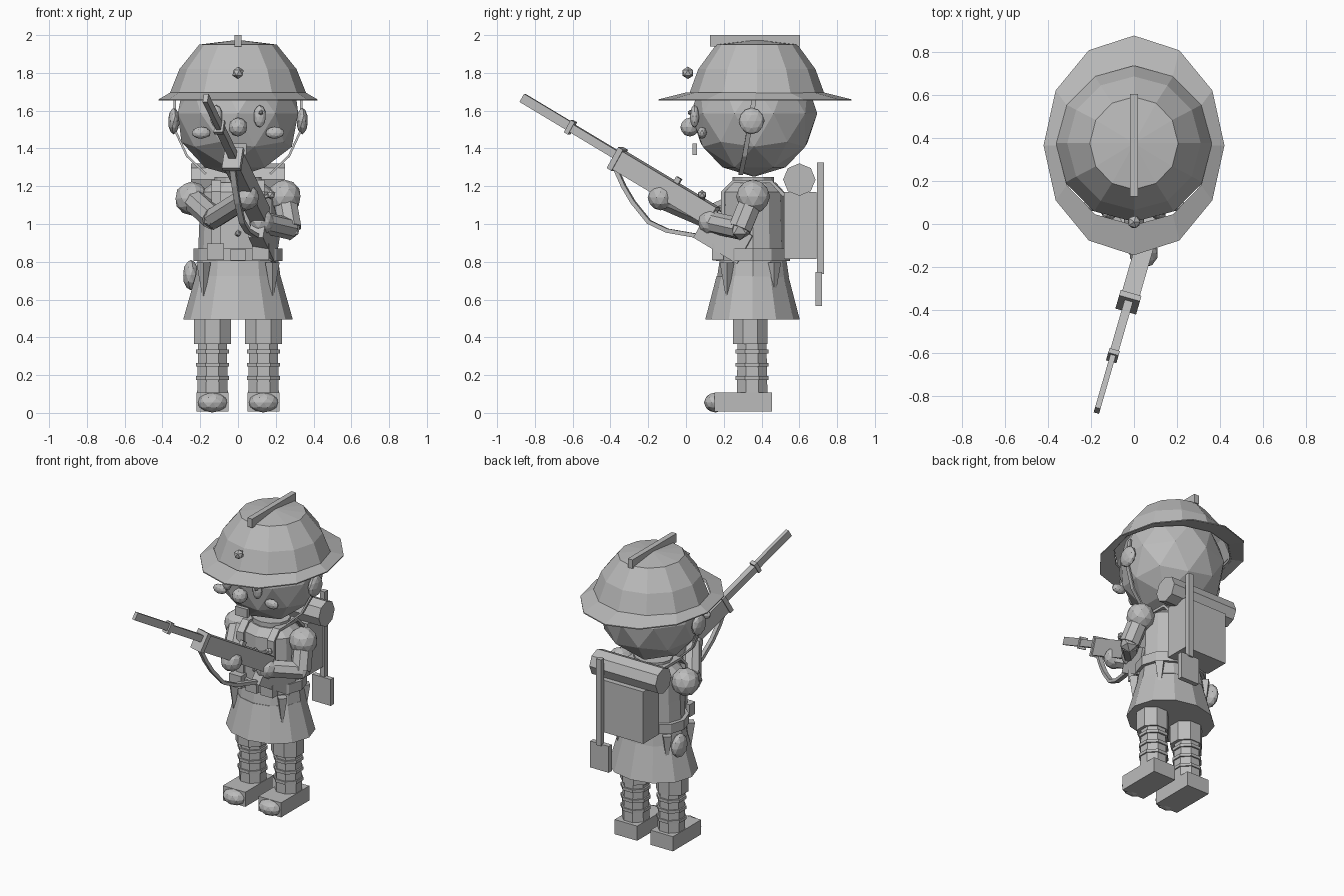
import bpy, bmesh, math
from mathutils import Vector, Matrix

if "Cube" in bpy.data.objects:
    bpy.data.objects.remove(bpy.data.objects["Cube"])

grey = bpy.data.materials.new("plain grey")
grey.diffuse_color = (0.5, 0.5, 0.5, 1)
grey.use_nodes = True
grey.node_tree.nodes["Principled BSDF"].inputs["Base Color"].default_value = grey.diffuse_color


def finish(name, bm):
    bmesh.ops.recalc_face_normals(bm, faces=bm.faces)
    me = bpy.data.meshes.new(name)
    bm.to_mesh(me)
    bm.free()
    me.materials.append(grey)
    ob = bpy.data.objects.new(name, me)
    bpy.context.collection.objects.link(ob)
    return ob


def box(name, c, size, rot=Matrix()):
    bm = bmesh.new()
    bmesh.ops.create_cube(bm, size=1, matrix=Matrix.Translation(c) @ rot @ Matrix.Diagonal((*size, 1)))
    return finish(name, bm)


def ball(name, c, r, sub=2):
    r = r if isinstance(r, tuple) else (r, r, r)
    bm = bmesh.new()
    bmesh.ops.create_icosphere(bm, subdivisions=sub, radius=1,
                               matrix=Matrix.Translation(c) @ Matrix.Diagonal((*r, 1)))
    return finish(name, bm)


def rod(name, a, b, r1, r2=None, n=8):
    a, b = Vector(a), Vector(b)
    d = b - a
    rot = d.to_track_quat('Z', 'Y').to_matrix().to_4x4()
    bm = bmesh.new()
    bmesh.ops.create_cone(bm, cap_ends=True, segments=n, radius1=r1, radius2=r1 if r2 is None else r2,
                          depth=d.length, matrix=Matrix.Translation((a + b) / 2) @ rot)
    return finish(name, bm)


def lathe(name, rings, cx=0, cy=0, n=12, turn=0.0, caps=True):
    """Elliptical rings (rx, ry, z) joined from first to last."""
    bm = bmesh.new()
    loops = []
    for rx, ry, z in rings:
        angs = [2 * math.pi * (i + turn) / n for i in range(n)]
        loops.append([bm.verts.new((cx + rx * math.cos(a), cy + ry * math.sin(a), z)) for a in angs])
    for lo, hi in zip(loops, loops[1:]):
        for i in range(n):
            j = (i + 1) % n
            bm.faces.new((lo[i], lo[j], hi[j], hi[i]))
    if caps:
        bm.faces.new(loops[0])
        bm.faces.new(loops[-1])
    bmesh.ops.remove_doubles(bm, verts=bm.verts, dist=0.0005)
    return finish(name, bm)


def strip(name, pts, w, t, side):
    """Flat strap along a path; side is the width direction."""
    side = Vector(side).normalized()
    pts = [Vector(p) for p in pts]
    bm = bmesh.new()
    prev = None
    for i, p in enumerate(pts):
        d = pts[min(i + 1, len(pts) - 1)] - pts[max(i - 1, 0)]
        out = d.cross(side).normalized() * t / 2
        s = side * w / 2
        ring = [bm.verts.new(p + v) for v in (s + out, s - out, -s - out, -s + out)]
        if prev:
            for k in range(4):
                m = (k + 1) % 4
                bm.faces.new((prev[k], prev[m], ring[m], ring[k]))
        else:
            bm.faces.new(ring)
        prev = ring
    bm.faces.new(prev)
    return finish(name, bm)


CY = 0.36
# Helmet
lathe("helmet_dome", [(.37, .365, 1.67), (.31, .31, 1.82), (.205, .215, 1.95), (0, 0, 1.975)],
      cy=0.375, caps=False)
lathe("helmet_brim", [(.36, .37, 1.675), (.42, .51, 1.653), (.42, .51, 1.66), (.36, .37, 1.695)], cy=.365, caps=False)
box("helmet_comb", (0, .365, 1.97), (.036, .475, .06))
ball("helmet_badge", (0, .01, 1.8), .033, 1)

# Head
ball("head", (0, CY, 1.585), .335)
ball("nose", (0, .02, 1.513), .05)
box("mouth", (0, .047, 1.395), (.09, .025, .06))
for s, side in ((1, "left"), (-1, "right")):
    ball(f"{side}_ear", (s * .34, .347, 1.545), (.03, .068, .07))
    ball(f"{side}_eye", (s * .115, .045, 1.57), (.033, .025, .06))
    ball(f"{side}_pupil", (s * .122, .022, 1.59), .014, 1)
    ball(f"{side}_cheek", (s * .195, .085, 1.483), (.05, .025, .032))
    strip(f"{side}_chin_strap", [(s * .335, .36, 1.66), (s * .335, .335, 1.5), (s * .27, .31, 1.36),
                                 (s * .17, .29, 1.265)], .025, .012, (0, 1, 0))

# Tunic, belt and collar
lathe("torso", [(.225, .19, .72), (.212, .175, .82), (.205, .17, 1.0), (.2, .165, 1.17), (.13, .12, 1.22)], cy=.355)
lathe("collar", [(.125, .11, 1.19), (.125, .11, 1.25)], cy=.355)
lathe("tunic_skirt", [(.29, .25, .495), (.225, .19, .725)], cy=.352)
lathe("belt", [(.235, .195, .805), (.235, .195, .87)], cy=.355)
box("belt_buckle", (0, .155, .838), (.08, .03, .06))
ball("tunic_button_low", (0, .182, .95), .018, 1)
ball("tunic_button_high", (0, .185, 1.08), .018, 1)

for s, side in ((1, "left"), (-1, "right")):
    box(f"{side}_belt_pouch", (s * .12, .168, .853), (.09, .06, .085))
    strip(f"{side}_shoulder_strap", [(s * .115, .195, .87), (s * .115, .195, 1.17), (s * .115, .25, 1.225),
                                     (s * .115, .45, 1.225), (s * .115, .52, 1.15)], .05, .018, (1, 0, 0))
    # Pointed tabs hanging round the belt
    for y, end in ((.217, "front"), (.465, "back")):
        rod(f"{side}_{end}_pointed_tab", (s * .182, y, .6), (s * .182, y, .795), .004, .038, 4)
    # Legs, wrapped shins and boots
    x = s * .135
    lathe(f"{side}_trouser_leg", [(.105, .1, .365), (.105, .1, .55)], x, .34, 8, .5)
    lathe(f"{side}_shin", [(.088, .088, .09), (.082, .082, .38)], x, .35, 8, .5)
    for k, z in enumerate((.185, .255, .325)):
        lathe(f"{side}_leg_wrap_{k + 1}", [(.095, .095, z - .01), (.095, .095, z + .01)], x, .35, 8, .5)
    box(f"{side}_boot", (x, .303, .058), (.17, .305, .1))
    ball(f"{side}_boot_toe", (x, .155, .055), (.08, .06, .053))

# Pack, bedroll, spade and canteen
box("backpack", (0, .605, .993), (.32, .17, .355))
rod("bedroll", (-.25, .6, 1.235), (.25, .6, 1.235), .086, n=8)
box("spade_handle", (.15, .712, 1.03), (.035, .035, .59))
box("spade_blade", (.15, .703, .655), (.14, .033, .18))
ball("canteen", (-.25, .43, .73), (.042, .07, .08))

# Arms: shoulder, elbow, hand
for side, sh, el, ha in (("left", (.245, .355, 1.145), (.275, .285, .975), (.125, .13, 1.01)),
                         ("right", (-.245, .355, 1.135), (-.13, .12, 1.03), (.045, -.135, 1.14))):
    ball(f"{side}_shoulder", sh, .09)
    rod(f"{side}_upper_arm", sh, el, .065)
    ball(f"{side}_elbow", el, .062, 1)
    rod(f"{side}_forearm", el, ha, .058)
    ball(f"{side}_hand", ha, .068)

# Rifle, in its own frame: side, along (towards the butt), up
u = Vector((.241, .832, -.499)).normalized()
sd = Vector((.832, -.241, 0)).normalized()
up = sd.cross(u)
rot = Matrix((sd, u, up)).transposed().to_4x4()
origin = Vector((-.025, -.36, 1.37))


def gun(name, t0, t1, h0, h1, w):
    c = origin + u * (t0 + t1) / 2 + up * (h0 + h1) / 2
    box(name, c, (w, t1 - t0, h1 - h0), rot)


gun("bayonet", -.605, -.3, -.03, .02, .026)
gun("muzzle_block", -.31, -.285, -.045, .03, .05)
gun("rifle_barrel", -.3, .02, -.03, .015, .04)
gun("rifle_forestock", 0, .62, -.08, .03, .085)
gun("rifle_front_band", -.005, .025, -.088, .04, .1)
gun("rifle_rear_sight", .34, .37, .03, .06, .03)
gun("rifle_butt", .59, .867, -.17, .0, .08)
rod("bolt_handle", (.1, .09, 1.13), (.175, .085, 1.155), .012, n=6)
ball("bolt_knob", (.175, .085, 1.155), .025, 1)
sling = [(-.375, 1.3), (-.33, 1.2), (-.28, 1.115), (-.195, 1.01), (-.1, .965), (.07, .935)]
strip("rifle_sling", [(-.025 + .29 * (y + .36), y, z) for y, z in sling], .03, .022, sd)
